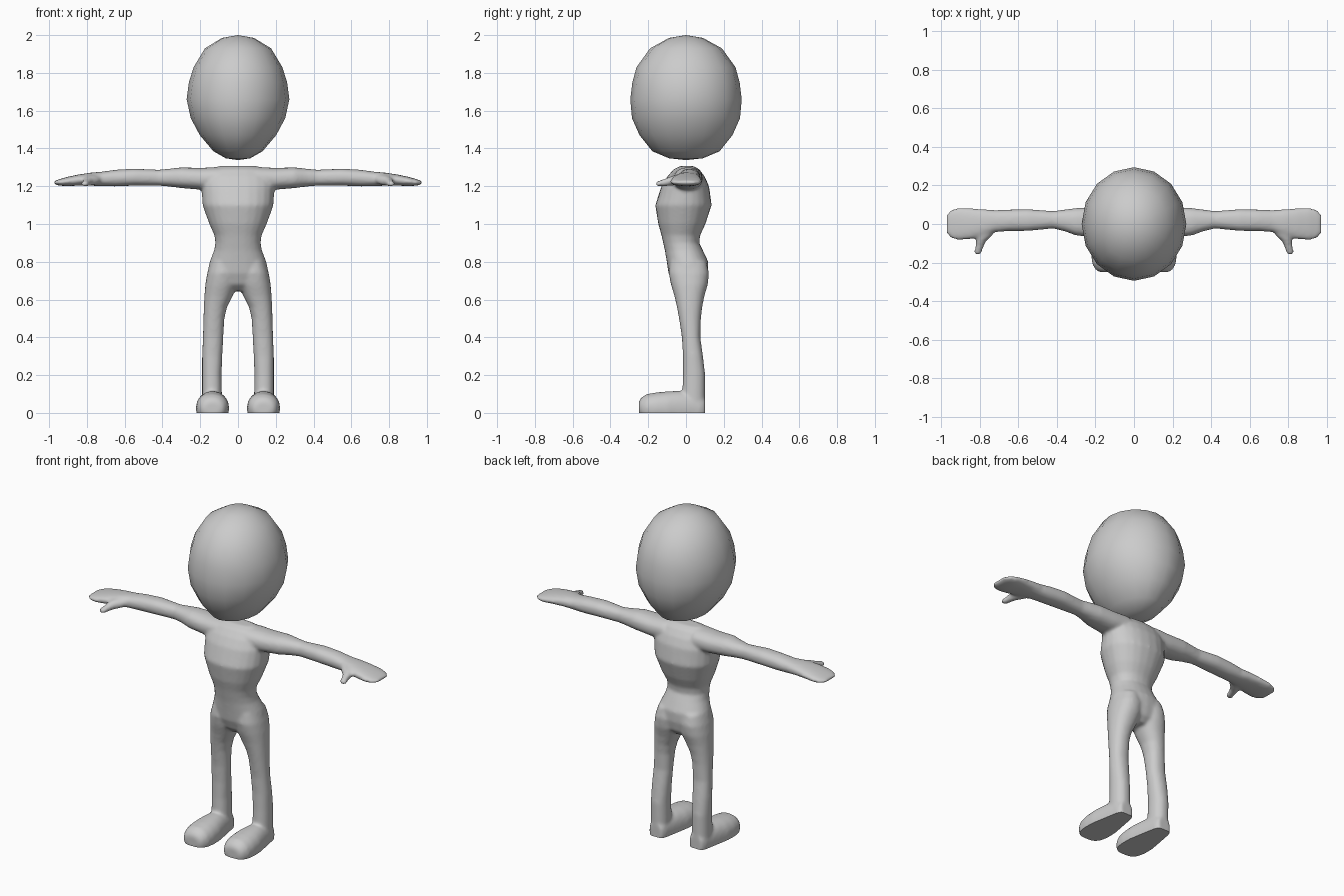
import bpy, bmesh
from math import sin, cos, pi, copysign
from mathutils import Vector

if "Cube" in bpy.data.objects:
    bpy.data.objects.remove(bpy.data.objects["Cube"])

grey = bpy.data.materials.new("plain grey")
grey.diffuse_color = (0.6, 0.6, 0.6, 1)
grey.use_nodes = True
grey.node_tree.nodes["Principled BSDF"].inputs["Base Color"].default_value = grey.diffuse_color


def section(centre, u, v, n=24, power=2.0):
    """Rounded cross-section spanned by the half-axes u and v."""
    c, u, v = Vector(centre), Vector(u), Vector(v)
    pts = []
    for i in range(n):
        a, b = cos(2 * pi * i / n), sin(2 * pi * i / n)
        a = copysign(abs(a) ** (2 / power), a)
        b = copysign(abs(b) ** (2 / power), b)
        pts.append(c + u * a + v * b)
    return pts


def loft(bm, rings):
    """Closed skin through a row of cross-sections."""
    loops = [[bm.verts.new(p) for p in r] for r in rings]
    n = len(loops[0])
    faces = [bm.faces.new(loops[0][::-1]), bm.faces.new(loops[-1])]
    for a, b in zip(loops, loops[1:]):
        for i in range(n):
            j = (i + 1) % n
            faces.append(bm.faces.new((a[i], a[j], b[j], b[i])))
    bmesh.ops.recalc_face_normals(bm, faces=faces)


def upright(z, x0, x1, y0, y1, power=2.2):
    return section(((x0 + x1) / 2, (y0 + y1) / 2, z),
                   ((x1 - x0) / 2, 0, 0), (0, (y1 - y0) / 2, 0), power=power)


def to_object(bm, name):
    mesh = bpy.data.meshes.new(name)
    bm.to_mesh(mesh)
    bm.free()
    mesh.materials.append(grey)
    obj = bpy.data.objects.new(name, mesh)
    bpy.context.collection.objects.link(obj)
    return obj


# Head: low-poly egg, (z, half width, half depth)
head_profile = [(1.985, .085, .09), (1.93, .175, .19), (1.83, .235, .262),
                (1.75, .26, .284), (1.66, .272, .295), (1.56, .25, .286),
                (1.47, .202, .246), (1.385, .13, .178), (1.348, .065, .09)]
bm = bmesh.new()
loft(bm, [section((0, 0, z), (x, 0, 0), (0, y, 0), 16) for z, x, y in head_profile])
for z in (2.0, 1.338):
    cap = [f for f in bm.faces if len(f.verts) > 4 and abs(f.calc_center_median().z - z) < .1]
    for v in bmesh.ops.poke(bm, faces=cap)["verts"]:
        v.co.z = z
head = to_object(bm, "head")

# Body pieces, blended into a single skin below
bm = bmesh.new()

# Torso: z, half width, front y, back y
torso = [(1.307, .10, -.03, .04), (1.29, .15, -.065, .07), (1.25, .185, -.10, .10),
         (1.2, .193, -.13, .122), (1.1, .188, -.163, .136), (1.0, .152, -.147, .103),
         (.94, .125, -.13, .075), (.9, .12, -.121, .07), (.86, .127, -.112, .09),
         (.8, .15, -.102, .118), (.74, .163, -.093, .118), (.68, .12, -.07, .105),
         (.645, .06, -.03, .07)]
loft(bm, [upright(z, -x, x, y0, y1) for z, x, y0, y1 in torso])

# Leg: z, inner x, outer x, front y, back y
leg = [(.8, .01, .145, -.085, .108), (.74, .0, .163, -.092, .122), (.68, .004, .173, -.08, .116),
       (.62, .028, .178, -.062, .098), (.56, .058, .181, -.048, .086), (.5, .072, .183, -.037, .079),
       (.4, .078, .186, -.022, .076), (.3, .083, .19, -.016, .09), (.2, .087, .19, -.016, .102),
       (.1, .085, .19, -.02, .102), (-.04, .085, .19, -.02, .102)]

# Arm: x, lower z, upper z, front y, back y
arm = [(.1, 1.18, 1.302, -.08, .09), (.2, 1.182, 1.297, -.07, .088), (.3, 1.19, 1.3, -.06, .083),
       (.36, 1.198, 1.293, -.038, .075), (.42, 1.203, 1.287, -.023, .067), (.55, 1.203, 1.293, -.036, .077),
       (.65, 1.199, 1.287, -.037, .075), (.72, 1.2, 1.277, -.042, .072), (.78, 1.203, 1.272, -.065, .077),
       (.85, 1.203, 1.261, -.08, .082), (.91, 1.2, 1.248, -.084, .084), (.95, 1.204, 1.236, -.075, .075),
       (.973, 1.21, 1.228, -.05, .05)]

# Thumb: x, y, z, half width, half height
thumb = [(.765, -.02, 1.235, .05, .027), (.777, -.06, 1.232, .042, .027), (.795, -.09, 1.225, .026, .024),
         (.803, -.12, 1.218, .021, .019), (.81, -.145, 1.213, .021, .016), (.813, -.161, 1.211, .012, .01)]

# Foot: y, half width, top z
foot = [(-.25, .045, .06), (-.238, .064, .08), (-.21, .081, .099), (-.16, .088, .108),
        (-.1, .086, .114), (-.04, .075, .117), (.03, .062, .11), (.08, .053, .1), (.102, .04, .08)]

for s in (-1, 1):
    loft(bm, [upright(z, s * x0, s * x1, y0, y1) for z, x0, x1, y0, y1 in leg])
    loft(bm, [section((s * x, (y0 + y1) / 2, (z0 + z1) / 2), (0, (y1 - y0) / 2, 0),
                      (0, 0, (z1 - z0) / 2), power=2.3) for x, z0, z1, y0, y1 in arm])
    loft(bm, [section((s * x, y, z), (w, 0, 0), (0, 0, h)) for x, y, z, w, h in thumb])
    loft(bm, [section((s * .135, y, .025), (w, 0, 0), (0, 0, t - .025), power=2.2)
              for y, w, t in foot])
body = to_object(bm, "body")

# Fuse and soften the pieces
remesh = body.modifiers.new("fuse", "REMESH")
remesh.mode = "VOXEL"
remesh.voxel_size = .009
soften = body.modifiers.new("soften", "SMOOTH")
soften.factor = .5
soften.iterations = 7
bpy.context.view_layer.update()
fused = bpy.data.meshes.new_from_object(body.evaluated_get(bpy.context.evaluated_depsgraph_get()))
body.modifiers.clear()

# Flat soles
bm = bmesh.new()
bm.from_mesh(fused)
cut = bmesh.ops.bisect_plane(bm, geom=bm.verts[:] + bm.edges[:] + bm.faces[:],
                             plane_co=(0, 0, 0), plane_no=(0, 0, 1), clear_inner=True)
rim = [e for e in cut["geom_cut"] if isinstance(e, bmesh.types.BMEdge)]
bmesh.ops.holes_fill(bm, edges=rim, sides=0)
bm.to_mesh(body.data)
bm.free()
body.data.materials.clear()
body.data.materials.append(grey)

# Smooth shading
for obj in (head, body):
    bpy.ops.object.select_all(action="DESELECT")
    obj.select_set(True)
    bpy.context.view_layer.objects.active = obj
    bpy.ops.object.shade_smooth_by_angle(angle=pi / 3)
